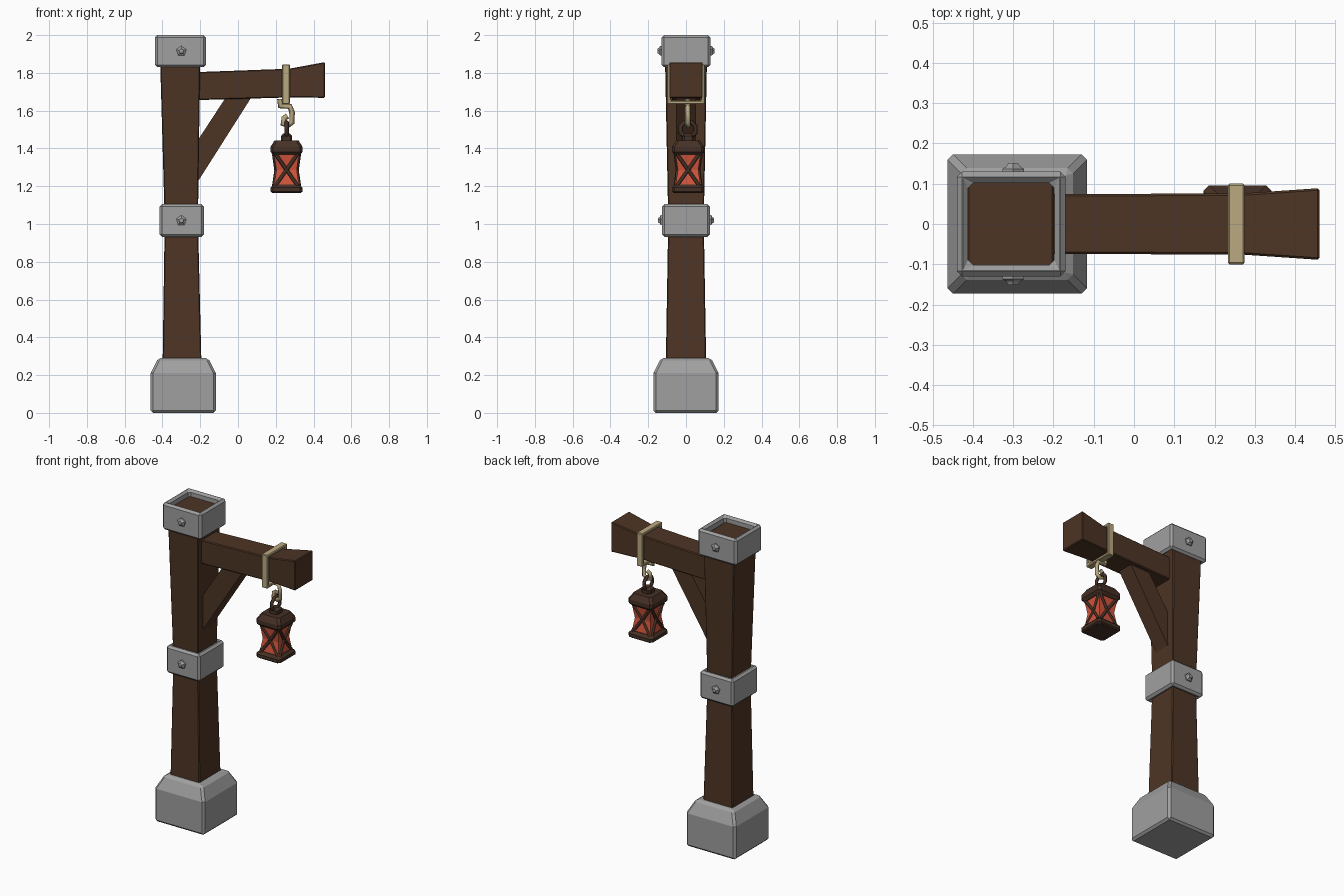
import bpy, bmesh
from math import cos, sin, pi
from mathutils import Vector

if "Cube" in bpy.data.objects:
    bpy.data.objects.remove(bpy.data.objects["Cube"])


def material(name, rgb):
    m = bpy.data.materials.new(name)
    m.diffuse_color = (*rgb, 1)
    m.use_nodes = True
    m.node_tree.nodes["Principled BSDF"].inputs["Base Color"].default_value = m.diffuse_color
    return m


WOOD = material("dark_wood", (0.075, 0.035, 0.018))
IRON = material("lantern_brown", (0.06, 0.03, 0.018))
STONE = material("grey", (0.35, 0.35, 0.35))
ROPE = material("tan", (0.5, 0.4, 0.22))
GLASS = material("red_glass", (0.65, 0.09, 0.045))


def place(axis, u, v, w):
    # u, v lie in the section plane, w runs along the axis
    return {"z": (u, v, w), "x": (w, u, v), "y": (u, w, v)}[axis]


def rect(axis, w, cu, cv, hu, hv, c=0):
    # rectangle section, corners cut by c
    if c:
        pts = [(hu, -hv + c), (hu, hv - c), (hu - c, hv), (-hu + c, hv),
               (-hu, hv - c), (-hu, -hv + c), (-hu + c, -hv), (hu - c, -hv)]
    else:
        pts = [(hu, -hv), (hu, hv), (-hu, hv), (-hu, -hv)]
    return [place(axis, cu + a, cv + b, w) for a, b in pts]


def loft(name, rings, mat, closed=False, bevel=0):
    bm = bmesh.new()
    rows = [[bm.verts.new(p) for p in r] for r in rings]
    n = len(rows[0])
    for i in range(len(rows) - (not closed)):
        a, b = rows[i], rows[(i + 1) % len(rows)]
        for k in range(n):
            j = (k + 1) % n
            bm.faces.new((a[k], a[j], b[j], b[k]))
    if not closed:
        bm.faces.new(rows[0])
        bm.faces.new(rows[-1])
    bmesh.ops.recalc_face_normals(bm, faces=bm.faces)
    me = bpy.data.meshes.new(name)
    bm.to_mesh(me)
    bm.free()
    me.materials.append(mat)
    ob = bpy.data.objects.new(name, me)
    bpy.context.collection.objects.link(ob)
    if bevel:
        m = ob.modifiers.new("bevel", "BEVEL")
        m.width, m.segments = bevel, 1
        m.limit_method, m.angle_limit = "ANGLE", 0.5
    return ob


def rod(name, paths, radius, mat, cyclic=False):
    # four-sided rod along each path
    cu = bpy.data.curves.new(name, "CURVE")
    cu.dimensions = "3D"
    cu.bevel_depth, cu.bevel_resolution, cu.use_fill_caps = radius, 0, True
    for path in paths:
        s = cu.splines.new("POLY")
        s.points.add(len(path) - 1)
        for p, co in zip(s.points, path):
            p.co = (*co, 1)
        s.use_cyclic_u = cyclic
    cu.materials.append(mat)
    ob = bpy.data.objects.new(name, cu)
    bpy.context.collection.objects.link(ob)
    bpy.ops.object.select_all(action="DESELECT")
    ob.select_set(True)
    bpy.context.view_layer.objects.active = ob
    bpy.ops.object.convert(target="MESH")
    ob.data.shade_flat()


# stone foot
loft("stone_foot", [rect("z", z, -0.29, 0, h, h) for z, h in
                    [(0, 0.173), (0.21, 0.173), (0.29, 0.133)]], STONE, bevel=0.013)

# post, narrowest at the middle band
loft("post", [rect("z", z, x, 0, hx, hy) for z, x, hx, hy in
              [(0.2, -0.296, 0.104, 0.108), (1.02, -0.3, 0.088, 0.094),
               (1.96, -0.307, 0.108, 0.113)]], WOOD, bevel=0.005)

# metal bands: closed rings round the post
for name, z0, z1, cx, hx, hy, t in [("middle_band", 0.932, 1.105, -0.298, 0.117, 0.127, 0.035),
                                    ("top_band", 1.83, 2.0, -0.305, 0.135, 0.13, 0.028)]:
    prof = [(0, z0), (0, z1), (t, z1), (t, z0)]
    loft(name, [rect("z", z, cx, 0, hx - d, hy - d) for d, z in prof], STONE, True, 0.013)
    # five-sided bolts on front and back
    for side, s in (("front", -1), ("back", 1)):
        loft(f"{name}_bolt_{side}",
             [[(-0.3 + r * sin(2 * pi * k / 5), s * (hy + d), (z0 + z1) / 2 + r * cos(2 * pi * k / 5))
               for k in range(5)] for d, r in
              [(-0.01, 0.028), (0.007, 0.028), (0.013, 0.018), (0.021, 0.013)]], STONE)

# beam with flared end
loft("beam", [rect("x", x, 0, (a + b) / 2, h, (b - a) / 2) for x, a, b, h in
              [(-0.25, 1.655, 1.803, 0.074), (0.27, 1.67, 1.822, 0.076),
               (0.461, 1.668, 1.857, 0.089)]], WOOD, bevel=0.005)

# diagonal brace
loft("brace", [[(x, y, z) for x, z in [(-0.225, 1.205), (0.08, 1.685), (-0.055, 1.685), (-0.225, 1.425)]]
               for y in (-0.052, 0.052)], WOOD)

# strap round the beam
loft("strap", [rect("x", x, 0, 1.74, 0.1 - d, 0.105 - d) for x, d in
               [(0.233, 0), (0.275, 0), (0.275, 0.018), (0.233, 0.018)]], ROPE, True, 0.004)

# hook
rod("hook", [[(x, 0.01, z) for x, z in
              [(0.222, 1.662), (0.224, 1.624), (0.275, 1.622), (0.286, 1.59), (0.286, 1.538),
               (0.264, 1.522), (0.238, 1.53), (0.244, 1.56), (0.262, 1.572)]]], 0.015, ROPE)

# lantern
LX, LY = 0.257, 0.011


def lantern_part(name, prof, mat, c=0):
    return loft(name, [rect("z", z, LX, LY, h, h, c) for z, h in prof], mat)


lantern_part("lantern_base", [(1.165, 0.076), (1.172, 0.085), (1.192, 0.085), (1.208, 0.07)], IRON, 0.014)
lantern_part("lantern_glass", [(1.2, 0.067), (1.285, 0.054), (1.375, 0.067)], GLASS)
lantern_part("lantern_roof", [(1.365, 0.07), (1.382, 0.085), (1.408, 0.085), (1.442, 0.064)], IRON, 0.014)
lantern_part("lantern_neck", [(1.435, 0.03), (1.465, 0.03), (1.478, 0.018)], IRON, 0.01)
rod("lantern_ring", [[(LX, LY + 0.043 * cos(2 * pi * k / 8 + pi / 8), 1.5 + 0.043 * sin(2 * pi * k / 8 + pi / 8))
                      for k in range(8)]], 0.012, IRON, True)

# crossed bars on the four glass faces
bars = []
for q in range(4):
    ca, sa = cos(q * pi / 2), sin(q * pi / 2)
    for s in (-1, 1):
        bars.append([(LX + u * ca - v * sa, LY + u * sa + v * ca, z) for u, v, z in
                     [(-0.058 * s, -0.067, 1.203), (0, -0.055, 1.286), (0.058 * s, -0.067, 1.37)]])
rod("lantern_bars", bars, 0.01, IRON)
